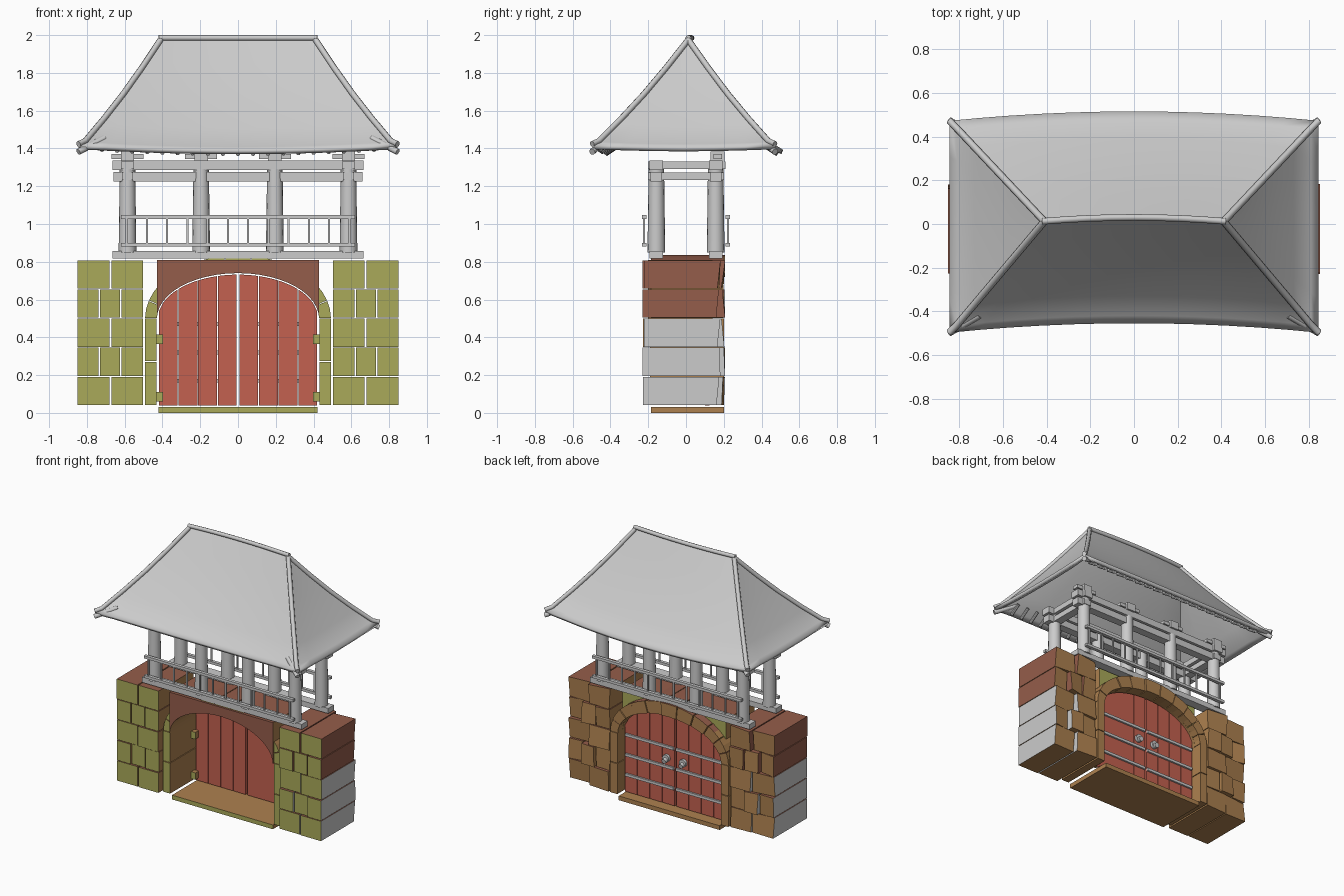
import bpy, bmesh, math, random
from mathutils import Vector, Matrix

if "Cube" in bpy.data.objects:
    bpy.data.objects.remove(bpy.data.objects["Cube"])

random.seed(4)


def material(name, r, g, b):
    m = bpy.data.materials.new(name)
    m.diffuse_color = (r, g, b, 1)
    m.use_nodes = True
    m.node_tree.nodes["Principled BSDF"].inputs["Base Color"].default_value = m.diffuse_color
    return m


olive = material("olive", 0.40, 0.40, 0.10)
brown = material("brown", 0.42, 0.22, 0.08)
rust = material("rust", 0.30, 0.11, 0.07)
red = material("red", 0.55, 0.12, 0.08)
grey = material("grey", 0.65, 0.65, 0.65)
FRONT, UP = (0, -1, 0), (0, 0, 1)


def finish(name, bm, base=None, sides=None, smooth=False):
    """Turn a bmesh into an object; sides maps a face direction to its own material."""
    bmesh.ops.recalc_face_normals(bm, faces=bm.faces)
    me = bpy.data.meshes.new(name)
    bm.to_mesh(me)
    bm.free()
    o = bpy.data.objects.new(name, me)
    bpy.context.collection.objects.link(o)
    if base:
        me.materials.append(base)
        for i, (d, m) in enumerate((sides or {}).items(), 1):
            me.materials.append(m)
            for p in me.polygons:
                if p.normal.dot(Vector(d)) > 0.75:
                    p.material_index = i
    if smooth:
        bpy.ops.object.select_all(action='DESELECT')
        o.select_set(True)
        bpy.context.view_layer.objects.active = o
        bpy.ops.object.shade_smooth_by_angle(angle=math.radians(35))
    return o


def prism(name, profile, y0, y1, base=None, sides=None):
    """Extrude an x-z outline from y0 to y1."""
    bm = bmesh.new()
    f = bm.faces.new([bm.verts.new((x, y0, z)) for x, z in profile])
    ext = bmesh.ops.extrude_face_region(bm, geom=[f])["geom"]
    vs = [v for v in ext if isinstance(v, bmesh.types.BMVert)]
    bmesh.ops.translate(bm, verts=vs, vec=(0, y1 - y0, 0))
    return finish(name, bm, base, sides)


def box(name, x0, x1, y0, y1, z0, z1, base=None, sides=None):
    x0, x1 = sorted((x0, x1))
    return prism(name, [(x0, z0), (x1, z0), (x1, z1), (x0, z1)], y0, y1, base, sides)


def rod(name, p, q, r1, r2=None, n=12):
    p, q = Vector(p), Vector(q)
    bm = bmesh.new()
    rot = (q - p).to_track_quat('Z', 'Y').to_matrix().to_4x4()
    bmesh.ops.create_cone(bm, cap_ends=True, segments=n, radius1=r1, radius2=r2 or r1,
                          depth=(q - p).length, matrix=Matrix.Translation((p + q) / 2) @ rot)
    return finish(name, bm, smooth=True)


def arch(a, b, t):
    """Point on the arch, t = 0 right springing, 1 left springing."""
    return (a * math.cos(math.pi * t), 0.5 + b * math.sin(math.pi * t))


# Stone block towers
for s in (-1, 1):
    for row in range(5):
        z0 = 0.042 + row * 0.154
        cuts = [0.5, 0.62, 0.735, 0.855] if row % 2 else [0.5, 0.675, 0.855]
        for a, b in zip(cuts, cuts[1:]):
            outer = b > 0.85
            y1 = 0.165 if outer else 0.19
            o = box("tower_block", s * (a + 0.004), s * (b - 0.004),
                    -0.22 + random.uniform(-0.01, 0.006), y1, z0, z0 + 0.149, brown,
                    {FRONT: olive, UP: rust, (s, 0, 0): rust if row > 2 else grey})
            for v in o.data.vertices:           # uneven rear faces
                if v.co.y > 0:
                    v.co.y += random.uniform(-0.01, 0.018)

# Threshold, jambs and arch stones
box("threshold", -0.42, 0.42, -0.185, 0.2, 0, 0.032, brown, {FRONT: olive})
for s in (-1, 1):
    for z0, z1 in ((0.042, 0.27), (0.275, 0.5)):
        box("arch_jamb", s * 0.432, s * 0.492, -0.19, 0.2, z0, z1, brown, {FRONT: olive})
N = 11
for i in range(N):
    t0, t1 = i / N + 0.002, (i + 1) / N - 0.002
    tm = (t0 + t1) / 2
    prism("arch_stone", [arch(0.43, 0.24, t) for t in (t0, tm, t1)] +
          [arch(0.492, 0.335, t) for t in (t1, tm, t0)],
          -0.185, 0.2 + random.uniform(-0.006, 0.008), brown, {FRONT: olive, UP: rust})
prism("spandrel_wall", [(0.43, 0.5), (0.43, 0.81), (-0.43, 0.81), (-0.43, 0.5)] +
      [arch(0.429, 0.24, 1 - i / 24) for i in range(1, 24)],
      -0.2, 0.14, brown, {FRONT: rust, (0, 1, 0): olive, UP: rust})

# Door leaves, planks cut to the arch
for s in (-1, 1):
    for i in range(4):
        a, b = 0.007 + i * 0.104, 0.007 + (i + 1) * 0.104 - 0.004
        top = [b + (a - b) * k / 4 for k in range(5)]
        prism("door_plank", [(s * a, 0.038), (s * b, 0.038)] +
              [(s * x, 0.5 + 0.232 * math.sqrt(max(0, 1 - (x / 0.425) ** 2))) for x in top],
              0.1, 0.125, red)
    for z in (0.17, 0.32, 0.47):
        box("door_strap", s * 0.01, s * 0.41, 0.122, 0.138, z - 0.01, z + 0.01)
    rod("door_knob_plate", (s * 0.07, 0.12, 0.385), (s * 0.07, 0.145, 0.385), 0.028)
    rod("door_knob", (s * 0.07, 0.14, 0.375), (s * 0.07, 0.165, 0.37), 0.018)
    for z in (0.085, 0.39):
        box("door_hinge", s * 0.397, s * 0.432, 0.06, 0.1, z - 0.026, z + 0.026, brown, {FRONT: olive})

# Gallery: sills, posts, beams and railings on both long sides
for s in (-1, 1):
    y = s * 0.157
    box("gallery_sill", -0.665, 0.665, y - 0.035, y + 0.035, 0.818, 0.857)
    box("gallery_lower_beam", -0.66, 0.66, y - 0.03, y + 0.03, 1.226, 1.276)
    box("gallery_upper_beam", -0.665, 0.665, y - 0.035, y + 0.035, 1.287, 1.335)
    for x in (-0.585, -0.195, 0.195, 0.585):
        rod("gallery_post", (x, y, 0.85), (x, y, 1.29), 0.047, 0.041, 16)
    yr = s * 0.222
    for z in (0.89, 1.037):
        box("railing_rail", -0.62, 0.62, yr - 0.012, yr + 0.012, z - 0.01, z + 0.01)
    for i in range(12):
        x = -0.59 + i * 1.18 / 11
        box("railing_baluster", x - 0.005, x + 0.005, yr - 0.005, yr + 0.005, 0.895, 1.03)
    # end ties between front and rear
    x = s * 0.585
    box("end_lower_tie", x - 0.03, x + 0.03, -0.2, 0.2, 1.232, 1.272)
    box("end_upper_tie", x - 0.035, x + 0.035, -0.2, 0.21, 1.29, 1.33)
for x in (-0.585, -0.195, 0.195, 0.585):
    box("bracket_block", x - 0.035, x + 0.035, 0.13, 0.205, 1.33, 1.385)
    box("bracket_arm", x - 0.085, x + 0.085, 0.145, 0.19, 1.345, 1.37)

# Hipped roof: bowed eaves rising to a bowed ridge
W, RW, ZT = 0.81, 0.41, 1.972


def bow(u):
    return 1 - u * u


def perimeter(v):
    """Ring of roof points; v = 0 eave, 1 ridge, negative = flared lip."""
    lip = 0.035 if v < 0 else 0
    v = max(v, 0)
    sag = -0.022 * math.sin(math.pi * v) - lip * 0.45

    def mix(a, b):
        p = Vector(a).lerp(Vector(b), v)
        p.z += sag
        return p

    pts = []
    for s in (-1, 1):
        ye = -0.462 if s < 0 else 0.437
        for k in range(12):         # long slope
            u = (-1 + k / 6) * -s
            pts.append(mix((u * (W + lip), ye + 0.043 * bow(u) + s * lip, 1.435 - 0.027 * bow(u)),
                           (u * RW, 0.012 + 0.018 * bow(u), ZT)))
        for k in range(6):          # end slope
            w = -1 + k / 3
            yy = (-0.0125 - s * w * (0.4495 + lip))
            pts.append(mix((-s * (W + lip), yy, 1.435 - 0.012 * bow(w)), (-s * RW, 0.012, ZT)))
    return pts


bm = bmesh.new()
rings = [[bm.verts.new(p) for p in perimeter(v)] for v in (-1, 0, 0.2, 0.4, 0.6, 0.8, 1)]
for lo, hi in zip(rings, rings[1:]):
    for i in range(len(lo)):
        j = (i + 1) % len(lo)
        bm.faces.new((lo[i], lo[j], hi[j], hi[i]))
# weld the two long slopes together along the ridge
bmesh.ops.remove_doubles(bm, verts=bm.verts, dist=0.0005)
roof = finish("hipped_roof", bm, smooth=True)
sol = roof.modifiers.new("thickness", 'SOLIDIFY')
sol.thickness = 0.025
sol.offset = -1


def tube(name, pts, r):
    """Round tile bar following a path."""
    cu = bpy.data.curves.new(name, 'CURVE')
    cu.dimensions = '3D'
    cu.bevel_depth, cu.bevel_resolution, cu.use_fill_caps = r, 2, True
    sp = cu.splines.new('POLY')
    sp.points.add(len(pts) - 1)
    for p, q in zip(sp.points, pts):
        p.co = (*q, 1)
    o = bpy.data.objects.new(name, cu)
    bpy.context.collection.objects.link(o)


# Ridge bar and hip bars, with stubs under the corners
tube("ridge_bar", [(u / 4 * 0.42, 0.012 + 0.018 * bow(u / 4), 1.985) for u in range(-4, 5)], 0.015)
levels = [perimeter(v) for v in (-1, 0, 0.25, 0.5, 0.75, 1)]
for i in (0, 12, 18, 30):
    tube("hip_bar", [ring[i] + Vector((0, 0, 0.004)) for ring in levels], 0.016)
    c = levels[0][i]
    d = Vector((c.x, c.y, 0)).normalized()
    rod("corner_rafter", c - d * 0.16 + Vector((0, 0, 0.035)), c - Vector((0, 0, 0.037)), 0.017)

# Rafter ends below the long eaves
for s in (-1, 1):
    for i in range(19):
        x = -0.72 + i * 0.08
        e = (0.437 if s > 0 else -0.462) + 0.043 * bow(x / W)
        z = 1.396 - 0.027 * bow(x / W)
        rod("rafter", (x, e - s * 0.07, z + 0.05), (x, e + s * 0.005, z), 0.011, n=8)
